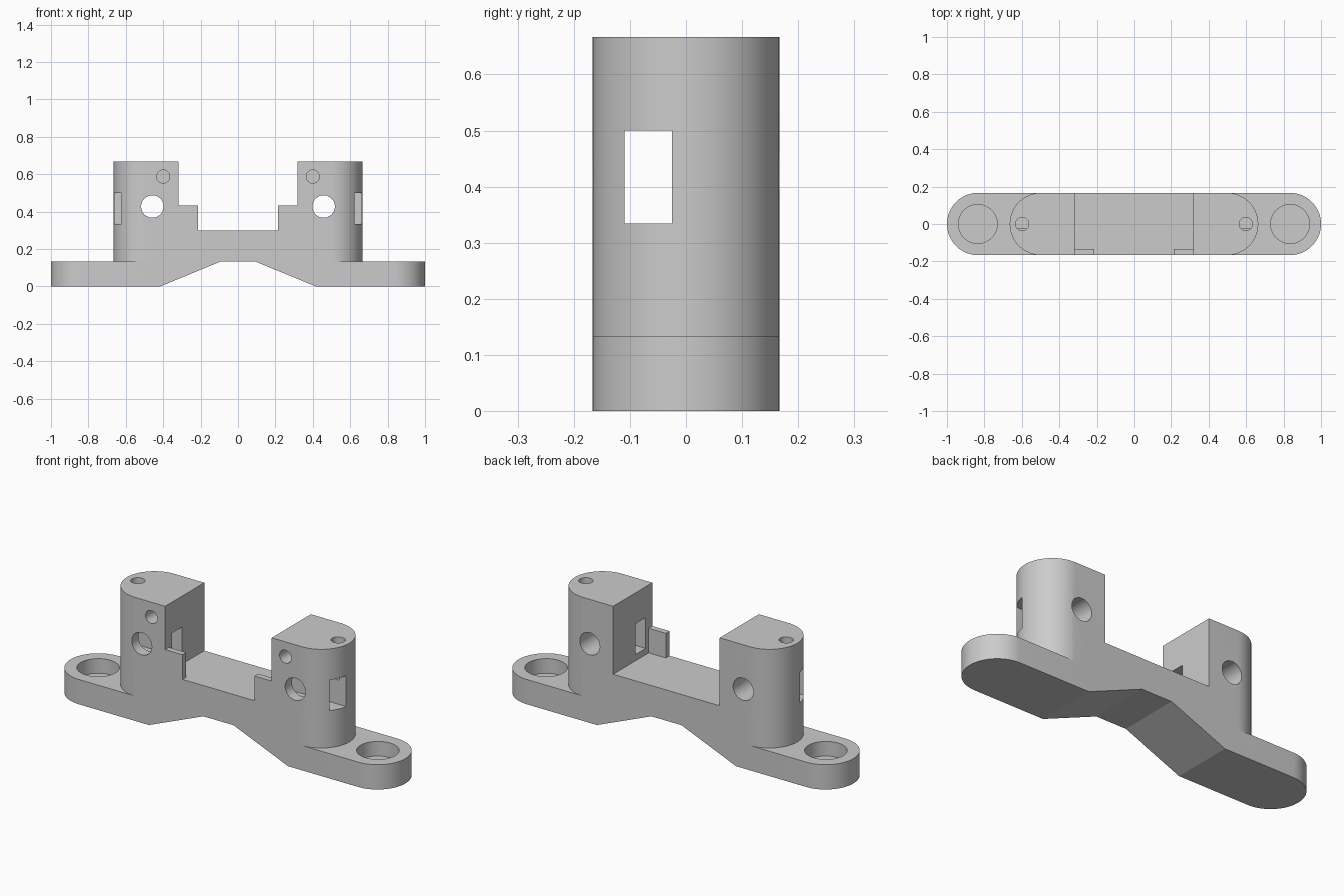
import bpy, bmesh, math
from mathutils import Matrix, Vector

default = bpy.data.objects.get("Cube")
if default:
    bpy.data.objects.remove(default, do_unlink=True)

R = 1 / 6          # half depth of the bracket
TOP = 2 / 3        # tower height
EAR = 0.134        # ear thickness

grey = bpy.data.materials.new("light_grey")
grey.use_nodes = True
grey.diffuse_color = (0.6, 0.6, 0.6, 1)
grey.node_tree.nodes["Principled BSDF"].inputs["Base Color"].default_value = (0.6, 0.6, 0.6, 1)


def prism(name, points, direction):
    """Extrude a closed 3D outline along a direction."""
    bm = bmesh.new()
    face = bm.faces.new([bm.verts.new(p) for p in points])
    ext = bmesh.ops.extrude_face_region(bm, geom=[face])
    moved = [v for v in ext["geom"] if isinstance(v, bmesh.types.BMVert)]
    bmesh.ops.translate(bm, verts=moved, vec=Vector(direction))
    bmesh.ops.recalc_face_normals(bm, faces=bm.faces)
    return to_object(name, bm)


def to_object(name, bm):
    mesh = bpy.data.meshes.new(name)
    bm.to_mesh(mesh)
    bm.free()
    mesh.materials.append(grey)
    obj = bpy.data.objects.new(name, mesh)
    bpy.context.collection.objects.link(obj)
    return obj


def box(name, low, high):
    (x0, y0, z0), (x1, y1, z1) = low, high
    outline = [(x0, y0, z0), (x1, y0, z0), (x1, y1, z0), (x0, y1, z0)]
    return prism(name, outline, (0, 0, z1 - z0))


def cylinder(name, start, end, radius):
    start, end = Vector(start), Vector(end)
    axis = end - start
    bm = bmesh.new()
    turn = axis.to_track_quat("Z", "Y").to_matrix().to_4x4()
    bmesh.ops.create_cone(bm, cap_ends=True, segments=48, radius1=radius, radius2=radius,
                          depth=axis.length, matrix=Matrix.Translation((start + end) / 2) @ turn)
    return to_object(name, bm)


def arc(cx, side, z, n=32):
    """Half circle bulging towards the given side."""
    angles = [math.pi * (i / n - 0.5) for i in range(n + 1)]
    return [(cx + side * R * math.cos(a), side * R * math.sin(a), z) for a in angles]


def combine(target, other, operation):
    mod = target.modifiers.new(operation, "BOOLEAN")
    mod.operation = operation
    mod.solver = "EXACT"
    mod.object = other
    other.hide_render = True
    bpy.context.view_layer.objects.active = target
    bpy.ops.object.modifier_apply(modifier=mod.name)
    bpy.data.objects.remove(other, do_unlink=True)


# Bridge with arched underside, rounded at both ends
half = [(0.09, EAR), (0.415, 0), (1.1, 0), (1.1, EAR), (0.45, EAR), (0.45, 0.3)]
profile = half + [(-x, z) for x, z in reversed(half)]
bracket = prism("bracket", [(x, -R, z) for x, z in profile], (0, 2 * R, 0))
plan = prism("rounded_plan", arc(1 - R, 1, -0.1) + arc(R - 1, -1, -0.1), (0, 0, 1))
combine(bracket, plan, "INTERSECT")

for s in (1, -1):
    # Tower with a round outer side, and the thin tab at its inner front edge
    inner = [(s * 0.318, s * R, 0.1), (s * 0.318, -s * R, 0.1)]
    tower = prism("tower", arc(s * 0.498, s, 0.1) + inner, (0, 0, TOP - 0.1))
    combine(bracket, tower, "UNION")
    xs = sorted((s * 0.215, s * 0.36))
    tab = box("tab", (xs[0], -R, 0.25), (xs[1], -0.135, 0.433))
    combine(bracket, tab, "UNION")

for s in (1, -1):
    # Holes: ear recess, cross hole, front pilot hole, top screw hole, side slot
    xs = sorted((s * 0.25, s * 0.8))
    cutters = [
        cylinder("ear_recess", (s * 0.835, 0, 0.055), (s * 0.835, 0, 0.3), 0.104),
        cylinder("cross_hole", (s * 0.458, -0.3, 0.427), (s * 0.458, 0.3, 0.427), 0.06),
        cylinder("pilot_hole", (s * 0.4, -0.3, 0.587), (s * 0.4, -0.02, 0.587), 0.035),
        cylinder("screw_hole", (s * 0.598, 0, 0.465), (s * 0.598, 0, 0.8), 0.035),
        box("side_slot", (xs[0], -0.11, 0.334), (xs[1], -0.025, 0.5)),
    ]
    for cutter in cutters:
        combine(bracket, cutter, "DIFFERENCE")

# Smooth round walls, keep the edges crisp
bpy.ops.object.select_all(action="DESELECT")
bracket.select_set(True)
bpy.context.view_layer.objects.active = bracket
bpy.ops.object.shade_smooth_by_angle(angle=math.radians(20))
